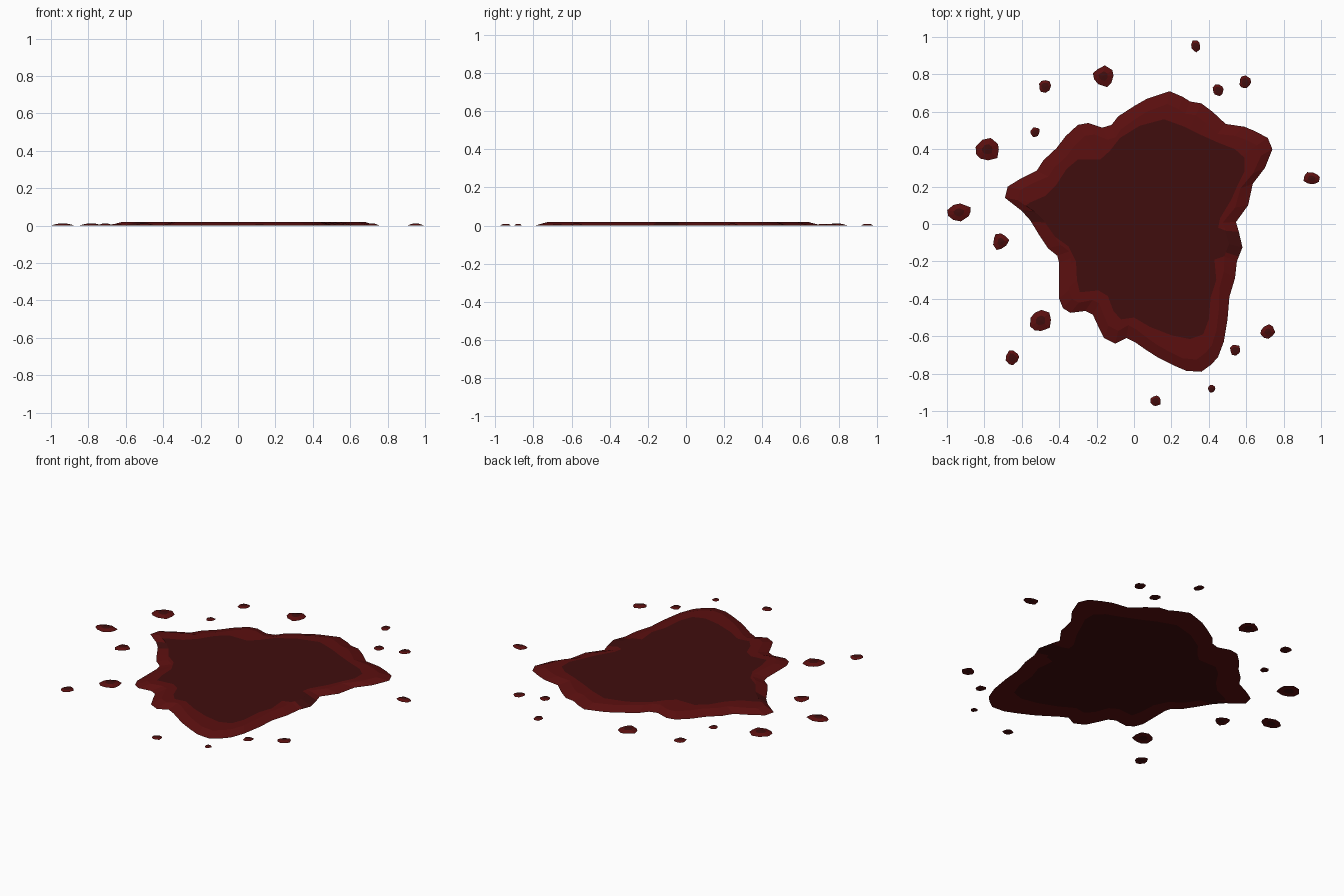
import bpy, bmesh, math, random
from mathutils import Vector

if "Cube" in bpy.data.objects:
    bpy.data.objects.remove(bpy.data.objects["Cube"])
random.seed(4)

def mat(name, col):
    m = bpy.data.materials.new(name)
    m.diffuse_color = (*col, 1)
    m.use_nodes = True
    m.node_tree.nodes["Principled BSDF"].inputs["Base Color"].default_value = m.diffuse_color
    return m

RIM = mat("rim red", (0.105, 0.0048, 0.0048))
DARK = mat("deep dark red", (0.051, 0.0042, 0.0042))
C = Vector((0.05, 0.0))          # centre the rings fan out from

# puddle silhouette, clockwise from the top
outer = [(.19,.71),(.26,.68),(.30,.655),(.36,.645),(.42,.60),(.49,.535),(.59,.52),(.65,.495),
         (.715,.46),(.74,.40),(.70,.30),(.635,.215),(.61,.10),(.545,.01),(.56,-.04),(.58,-.125),
         (.55,-.2),(.54,-.29),(.51,-.39),(.50,-.51),(.48,-.63),(.45,-.71),(.415,-.75),(.36,-.79),
         (.28,-.785),(.21,-.755),(.13,-.715),(.06,-.67),(.01,-.635),(-.04,-.61),(-.10,-.64),
         (-.16,-.61),(-.19,-.55),(-.22,-.485),(-.26,-.465),(-.34,-.475),(-.38,-.45),(-.40,-.40),
         (-.40,-.21),(-.41,-.17),(-.46,-.13),(-.50,-.07),(-.555,.02),(-.60,.07),(-.69,.14),
         (-.675,.2),(-.61,.24),(-.52,.285),(-.485,.34),(-.415,.405),(-.365,.47),(-.30,.53),
         (-.245,.54),(-.17,.515),(-.12,.53),(-.085,.575),(0,.63),(.07,.67)]
# dark pool inside it (touches the silhouette on two sides)
inner = [(.16,.56),(.27,.52),(.35,.48),(.45,.435),(.54,.40),(.59,.355),(.59,.28),(.555,.21),
         (.52,.13),(.46,.03),(.45,-.02),(.54,-.04),(.58,-.125),(.545,-.17),(.43,-.19),(.44,-.3),
         (.41,-.39),(.40,-.51),(.37,-.59),(.30,-.615),(.20,-.595),(.085,-.55),(0,-.5),(-.07,-.51),
         (-.11,-.465),(-.14,-.385),(-.19,-.355),(-.29,-.365),(-.305,-.3),(-.31,-.2),(-.35,-.12),
         (-.42,-.07),(-.475,0),(-.535,.01),(-.60,.075),(-.59,.10),(-.475,.15),(-.415,.21),
         (-.36,.295),(-.30,.345),(-.18,.345),(-.13,.39),(-.075,.46),(.03,.525)]

def reach(poly, a):
    """Distance from C to the outline along angle a."""
    d, best = Vector((math.cos(a), math.sin(a))), 0.0
    for i, p in enumerate(poly):
        p = Vector(p) - C
        e = Vector(poly[(i + 1) % len(poly)]) - C - p
        den = d.cross(e)
        if abs(den) > 1e-9:
            t, s = p.cross(e) / den, p.cross(d) / den
            if t > 0 and -1e-6 <= s <= 1 + 1e-6:
                best = max(best, t)
    return best

def finish(name, bm):
    bmesh.ops.recalc_face_normals(bm, faces=bm.faces)
    me = bpy.data.meshes.new(name)
    bm.to_mesh(me)
    bm.free()
    me.materials.append(RIM)
    me.materials.append(DARK)
    ob = bpy.data.objects.new(name, me)
    bpy.context.collection.objects.link(ob)

def shell(bm, rings, top, bottom, dark):
    """Bridge rings (top centre -> edge -> bottom centre); dark(ring, i) picks the colour."""
    n = len(rings[0])
    vs = [[bm.verts.new(p) for p in r] for r in rings]
    for end, tip in ((vs[0], top), (vs[-1], bottom)):
        t = bm.verts.new(tip)
        for i in range(n):
            bm.faces.new((t, end[i], end[(i + 1) % n])).material_index = 1
    for k in range(len(vs) - 1):
        for i in range(n):
            j = (i + 1) % n
            f = bm.faces.new((vs[k][i], vs[k][j], vs[k + 1][j], vs[k + 1][i]))
            f.material_index = int(dark(k, i))

# main puddle: flat pool, shoulder, thin edge, flat underside
angles = sorted({round(math.atan2(p[1] - C.y, p[0] - C.x), 4) for p in outer + inner})
ro = [reach(outer, a) for a in angles]
ri = [reach(inner, a) for a in angles]
n = len(angles)
touch = [ri[i] > 0.955 * ro[i] and ri[(i + 1) % n] > 0.955 * ro[(i + 1) % n] for i in range(n)]
rs = [max(r - 0.07, r * 0.86) for r in ro]
rp = [min(a, b - 0.003) for a, b in zip(ri, rs)]
ring = lambda radii, z: [(C.x + r * math.cos(a), C.y + r * math.sin(a), z) for r, a in zip(radii, angles)]
bm = bmesh.new()
shell(bm, [ring(rp, .02), ring(rs, .019), ring(ro, .001), ring(rp, 0)],
      (C.x, C.y, .02), (C.x, C.y, 0), lambda k, i: touch[i])
finish("puddle", bm)

# droplets: x, y, half width, half depth
drops = [(.33,.95,.024,.032), (-.165,.79,.055,.058), (-.475,.735,.032,.034), (.45,.715,.029,.031),
         (.595,.76,.031,.034), (-.53,.49,.024,.025), (-.785,.40,.062,.06), (.95,.245,.044,.032),
         (-.937,.062,.062,.048), (-.71,-.095,.043,.044), (-.50,-.515,.056,.056),
         (-.65,-.715,.036,.04), (.715,-.575,.04,.039), (.54,-.675,.027,.029),
         (.415,-.88,.02,.02), (.115,-.945,.028,.028)]
for k, (x, y, w, d) in enumerate(drops):
    pts = []
    for i in range(9):
        a = math.tau * (i + random.uniform(-.2, .2)) / 9
        r = random.uniform(.85, 1.1)
        pts.append((r * math.cos(a), r * math.sin(a)))
    lo = [min(p[c] for p in pts) for c in (0, 1)]
    hi = [max(p[c] for p in pts) for c in (0, 1)]
    unit = [[2 * (p[c] - lo[c]) / (hi[c] - lo[c]) - 1 for c in (0, 1)] for p in pts]
    loop = lambda s, z: [(x + w * s * u, y + d * s * v, z) for u, v in unit]
    core = .45 if w > .038 else .6
    bm = bmesh.new()
    h = .012 if w > .038 else .009
    shell(bm, [loop(core, h * .8), loop(1, .001), loop(core, 0)], (x, y, h), (x, y, 0), lambda k, i: False)
    finish(f"droplet_{k + 1}", bm)
